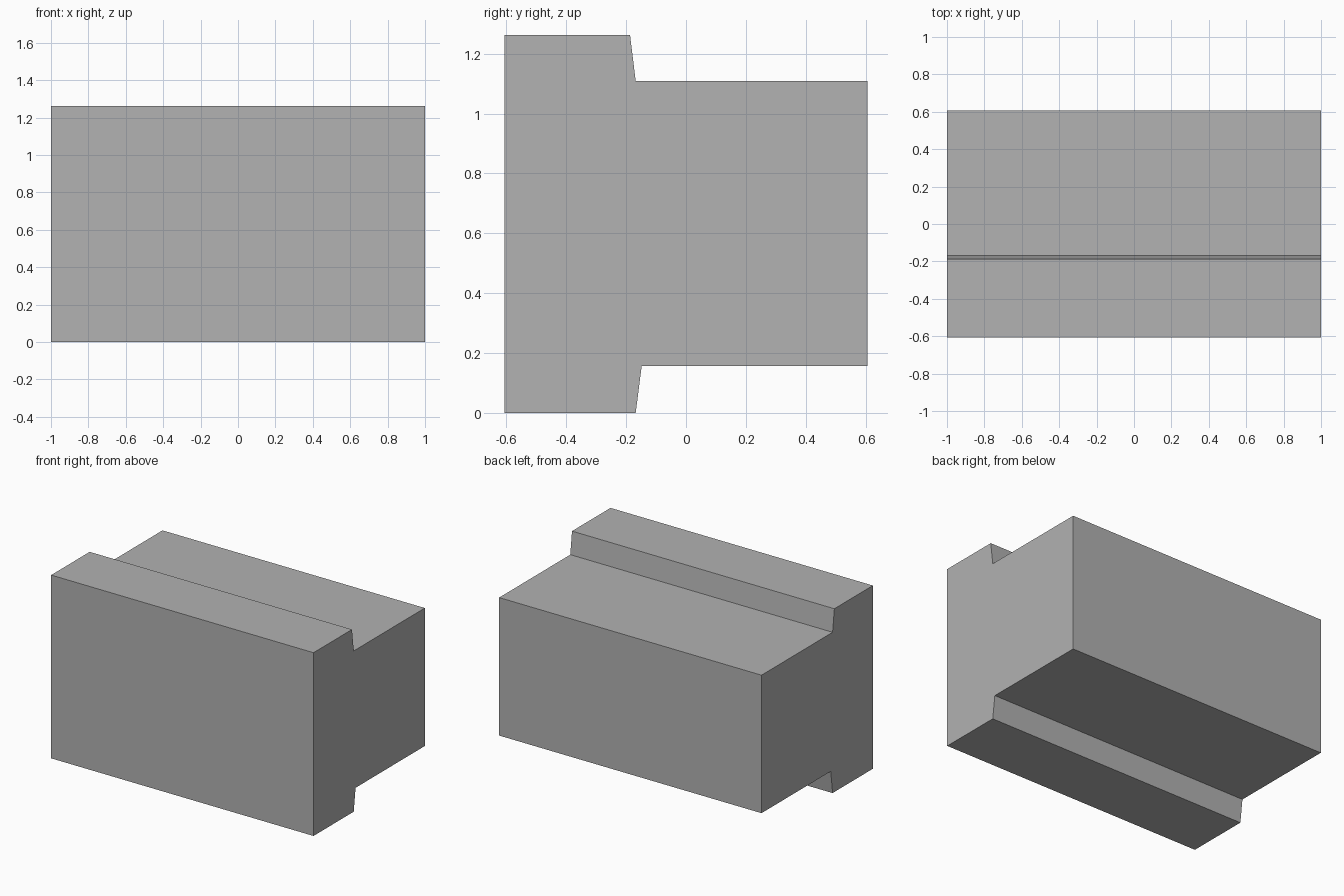
import bpy
import bmesh

cube = bpy.data.objects.get("Cube")
if cube:
    bpy.data.objects.remove(cube, do_unlink=True)

# Plain grey finish
GREY = (0.445, 0.445, 0.445, 1)
mat = bpy.data.materials.new("plain grey")
mat.use_nodes = True
mat.diffuse_color = GREY
mat.node_tree.nodes["Principled BSDF"].inputs["Base Color"].default_value = GREY

# Side profile (y, z): tall front flange with sloped shoulders, lower rear body
PROFILE = [(-0.606, 0), (-0.168, 0), (-0.148, 0.157), (0.606, 0.157),
           (0.606, 1.108), (-0.168, 1.108), (-0.187, 1.263), (-0.606, 1.263)]


def extrude_profile(name, profile, half_width, material):
    """Extrude a (y, z) outline along x into a solid."""
    bm = bmesh.new()
    face = bm.faces.new([bm.verts.new((-half_width, y, z)) for y, z in profile])
    result = bmesh.ops.extrude_face_region(bm, geom=[face])
    moved = [v for v in result["geom"] if isinstance(v, bmesh.types.BMVert)]
    bmesh.ops.translate(bm, verts=moved, vec=(2 * half_width, 0, 0))
    bmesh.ops.recalc_face_normals(bm, faces=bm.faces)
    mesh = bpy.data.meshes.new(name)
    bm.to_mesh(mesh)
    bm.free()
    mesh.materials.append(material)
    obj = bpy.data.objects.new(name, mesh)
    bpy.context.collection.objects.link(obj)
    return obj


# Flanged block
extrude_profile("flanged_block", PROFILE, 1.0, mat)
